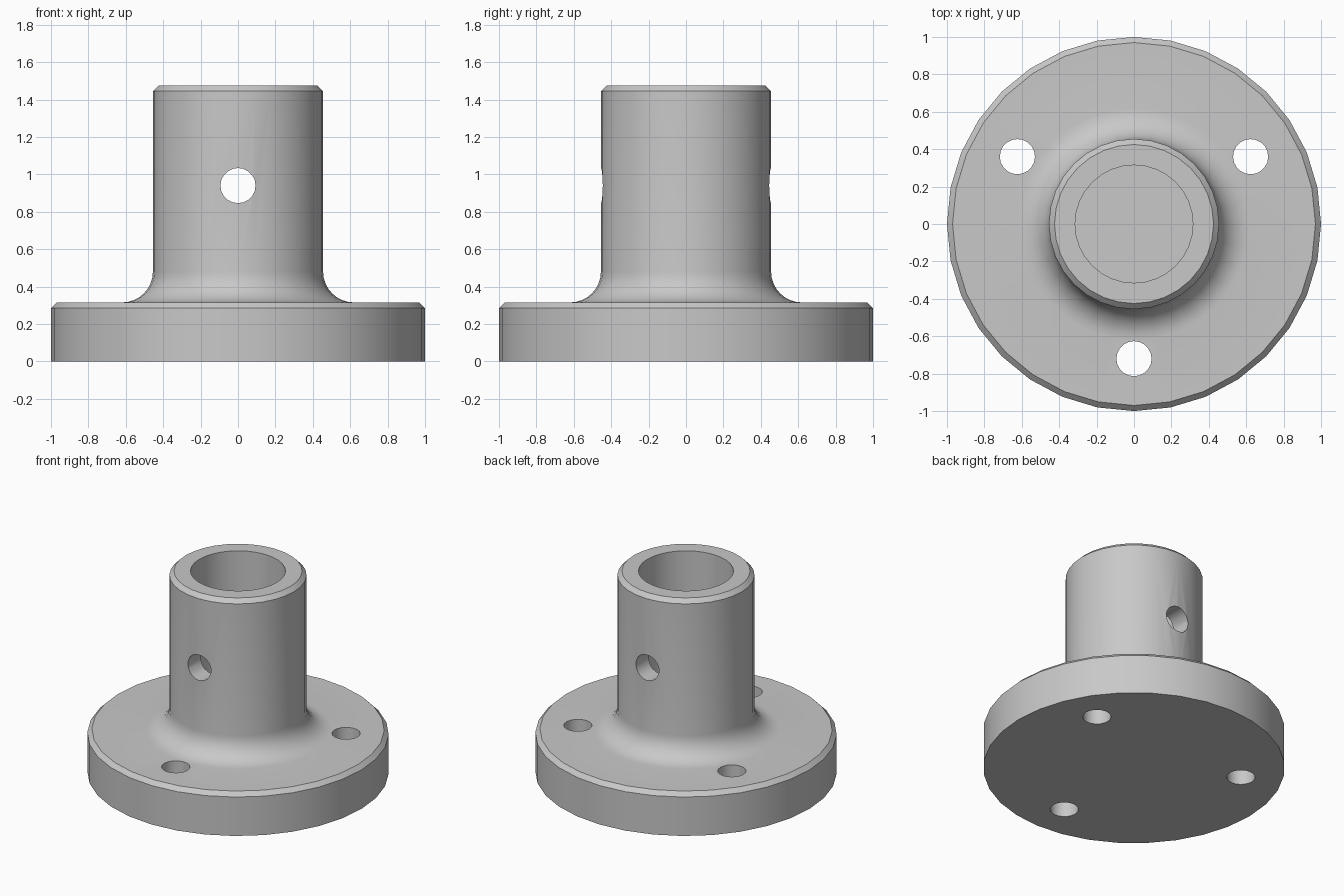
import bpy, bmesh
from math import sin, cos, pi, radians
from mathutils import Matrix

if "Cube" in bpy.data.objects:
    bpy.data.objects.remove(bpy.data.objects["Cube"], do_unlink=True)

SEGMENTS = 32
FLANGE_TOP = 0.315
TUBE_R = 0.455
BORE_R = 0.315
TOP = 1.475
CHAMFER = 0.03
FILLET = 0.165
HOLE_R = 0.094

metal = bpy.data.materials.new("light grey metal")
metal.use_nodes = True
grey = (0.58, 0.58, 0.58, 1)
metal.diffuse_color = grey
metal.node_tree.nodes["Principled BSDF"].inputs["Base Color"].default_value = grey


def add_object(name, bm):
    bmesh.ops.recalc_face_normals(bm, faces=bm.faces)
    mesh = bpy.data.meshes.new(name)
    bm.to_mesh(mesh)
    bm.free()
    mesh.materials.append(metal)
    obj = bpy.data.objects.new(name, mesh)
    bpy.context.collection.objects.link(obj)
    return obj


def revolve(name, profile):
    """Lathe (radius, z) points into rings, closing both ends with a cap."""
    bm = bmesh.new()
    rings = [[bm.verts.new((r * cos(2 * pi * i / SEGMENTS), r * sin(2 * pi * i / SEGMENTS), z))
              for i in range(SEGMENTS)] for r, z in profile]
    for low, high in zip(rings, rings[1:]):
        for i in range(SEGMENTS):
            j = (i + 1) % SEGMENTS
            bm.faces.new((low[i], low[j], high[j], high[i]))
    bm.faces.new(rings[0])
    bm.faces.new(rings[-1])
    return add_object(name, bm)


def drill(target, matrix, depth):
    """Cut a round hole and discard the cutter."""
    bm = bmesh.new()
    bmesh.ops.create_cone(bm, cap_ends=True, segments=20, radius1=HOLE_R,
                          radius2=HOLE_R, depth=depth, matrix=matrix)
    cutter = add_object("hole_cutter", bm)
    cutter.hide_render = True
    mod = target.modifiers.new("hole", 'BOOLEAN')
    mod.operation = 'DIFFERENCE'
    mod.solver = 'EXACT'
    mod.object = cutter
    bpy.ops.object.modifier_apply(modifier=mod.name)
    bpy.data.objects.remove(cutter, do_unlink=True)


# Flange, filleted tube and blind bore in one lathed profile
fillet = [(TUBE_R + FILLET * (1 - sin(a)), FLANGE_TOP + FILLET * (1 - cos(a)))
          for a in (pi / 2 * k / 8 for k in range(9))]
profile = [(1, 0), (1, FLANGE_TOP - CHAMFER), (1 - CHAMFER, FLANGE_TOP)]
profile += fillet
profile += [(TUBE_R, TOP - CHAMFER), (TUBE_R - CHAMFER, TOP),
            (BORE_R, TOP), (BORE_R, FLANGE_TOP)]
hub = revolve("flanged_hub", profile)
bpy.context.view_layer.objects.active = hub
hub.select_set(True)

# Three bolt holes through the flange
for angle in (30, 150, 270):
    a = radians(angle)
    drill(hub, Matrix.Translation((0.72 * cos(a), 0.72 * sin(a), 0.15)), 1)

# Cross pin hole through both tube walls
drill(hub, Matrix.Translation((0, 0, 0.94)) @ Matrix.Rotation(pi / 2, 4, 'X'), 2)

bpy.ops.object.shade_smooth_by_angle(angle=radians(30))
